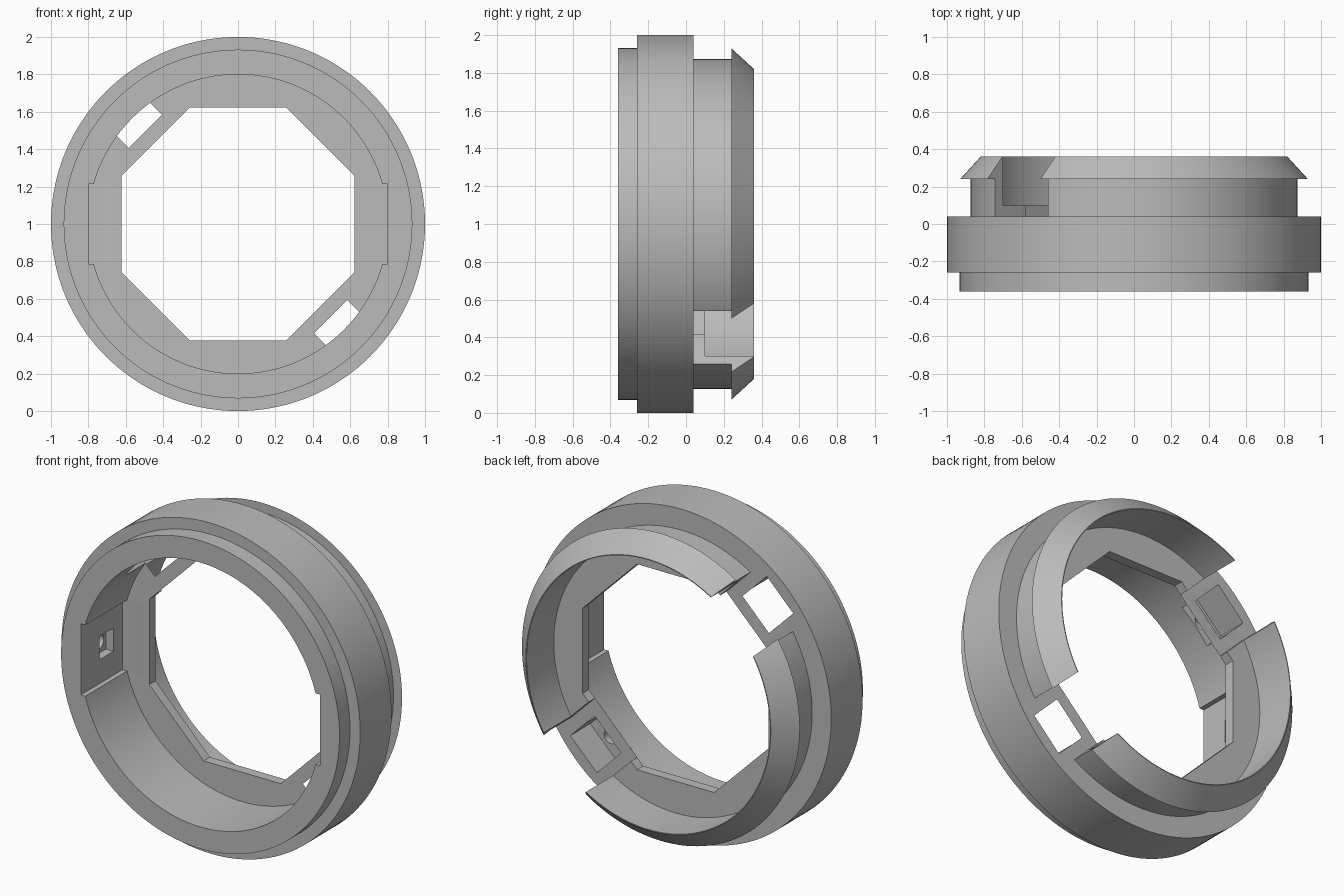
import bpy, bmesh, math
from mathutils import Matrix, Vector

cube = bpy.data.objects.get("Cube")
if cube:
    bpy.data.objects.remove(cube, do_unlink=True)

grey = bpy.data.materials.new("plain_grey")
grey.use_nodes = True
COLOUR = (0.5, 0.5, 0.5, 1)
grey.diffuse_color = COLOUR
grey.node_tree.nodes["Principled BSDF"].inputs["Base Color"].default_value = COLOUR

CENTRE = Matrix.Translation((0, 0, 1))


def add_object(name, bm):
    bmesh.ops.recalc_face_normals(bm, faces=bm.faces)
    mesh = bpy.data.meshes.new(name)
    bm.to_mesh(mesh)
    bm.free()
    mesh.materials.append(grey)
    obj = bpy.data.objects.new(name, mesh)
    bpy.context.collection.objects.link(obj)
    return obj


def around_axis(degrees):
    """Frame whose x axis points outward at this angle around the ring."""
    return CENTRE @ Matrix.Rotation(-math.radians(degrees), 4, 'Y')


def lathe(name, profile, steps=144):
    """Spin a closed (radius, y) profile around the ring axis."""
    bm = bmesh.new()
    loops = []
    for i in range(steps):
        m = around_axis(360 * i / steps)
        loops.append([bm.verts.new(m @ Vector((r, y, 0))) for r, y in profile])
    n = len(profile)
    for i in range(steps):
        a, b = loops[i], loops[(i + 1) % steps]
        for j in range(n):
            k = (j + 1) % n
            bm.faces.new((a[j], a[k], b[k], b[j]))
    return add_object(name, bm)


def box_cutter(name, degrees, r0, r1, y0, y1, half_width):
    bm = bmesh.new()
    m = (around_axis(degrees)
         @ Matrix.Translation(((r0 + r1) / 2, (y0 + y1) / 2, 0))
         @ Matrix.Diagonal((r1 - r0, y1 - y0, 2 * half_width, 1)))
    bmesh.ops.create_cube(bm, size=1, matrix=m)
    return add_object(name, bm)


def round_cutter(name, frame, radius, depth, sides=32):
    """Cylinder along the local z axis of the frame."""
    bm = bmesh.new()
    bmesh.ops.create_cone(bm, cap_ends=True, segments=sides, radius1=radius,
                          radius2=radius, depth=depth, matrix=frame)
    return add_object(name, bm)


def cut(target, cutter):
    cutter.hide_render = True
    mod = target.modifiers.new("cut", 'BOOLEAN')
    mod.operation = 'DIFFERENCE'
    mod.solver = 'EXACT'
    mod.object = cutter
    bpy.context.view_layer.objects.active = target
    bpy.ops.object.modifier_apply(modifier=mod.name)
    bpy.data.objects.remove(cutter, do_unlink=True)


# Stepped ring with hooked rear lip and an inner web
ring = lathe("adapter_ring", [
    (0.80, -0.36), (0.932, -0.36), (0.932, -0.26), (1.0, -0.26), (1.0, 0.04),
    (0.873, 0.04), (0.873, 0.24), (0.93, 0.24), (0.82, 0.36), (0.815, 0.36),
    (0.815, 0.10), (0.55, 0.10), (0.55, 0.04), (0.80, 0.04)])

# Octagonal opening through the web
quarter = math.pi / 2
octagon_frame = (CENTRE @ Matrix.Rotation(quarter, 4, 'X')
                 @ Matrix.Rotation(math.pi / 8, 4, 'Z'))
cut(ring, round_cutter("octagon_cutter", octagon_frame,
                       0.622 / math.cos(math.pi / 8), 1, sides=8))

# Lip gaps, each with a rear pocket and a blind screw hole
for angle in (135, 315):
    cut(ring, box_cutter("gap_cutter", angle, 0.5, 1.2, 0.04, 0.5, 0.2))
    cut(ring, box_cutter("rear_pocket_cutter", angle, 0.7, 0.93, -0.15, 0.1, 0.125))
    hole = (around_axis(angle) @ Matrix.Translation((0.86, -0.17, 0))
            @ Matrix.Rotation(quarter, 4, 'X'))
    cut(ring, round_cutter("screw_hole_cutter", hole, 0.045, 0.2))

# Flat side pockets, each with a square recess and a round hole
for angle in (0, 180):
    cut(ring, box_cutter("side_pocket_cutter", angle, 0.69, 0.80, -0.5, 0.04, 0.215))
    cut(ring, box_cutter("square_recess_cutter", angle, 0.75, 0.85, -0.18, -0.05, 0.07))
    hole = (around_axis(angle) @ Matrix.Translation((0.86, -0.115, 0))
            @ Matrix.Rotation(quarter, 4, 'Y'))
    cut(ring, round_cutter("side_hole_cutter", hole, 0.045, 0.14))

# Smooth the round walls, keep the edges crisp
bpy.ops.object.select_all(action='DESELECT')
ring.select_set(True)
bpy.context.view_layer.objects.active = ring
bpy.ops.object.shade_smooth_by_angle(angle=math.radians(25))
